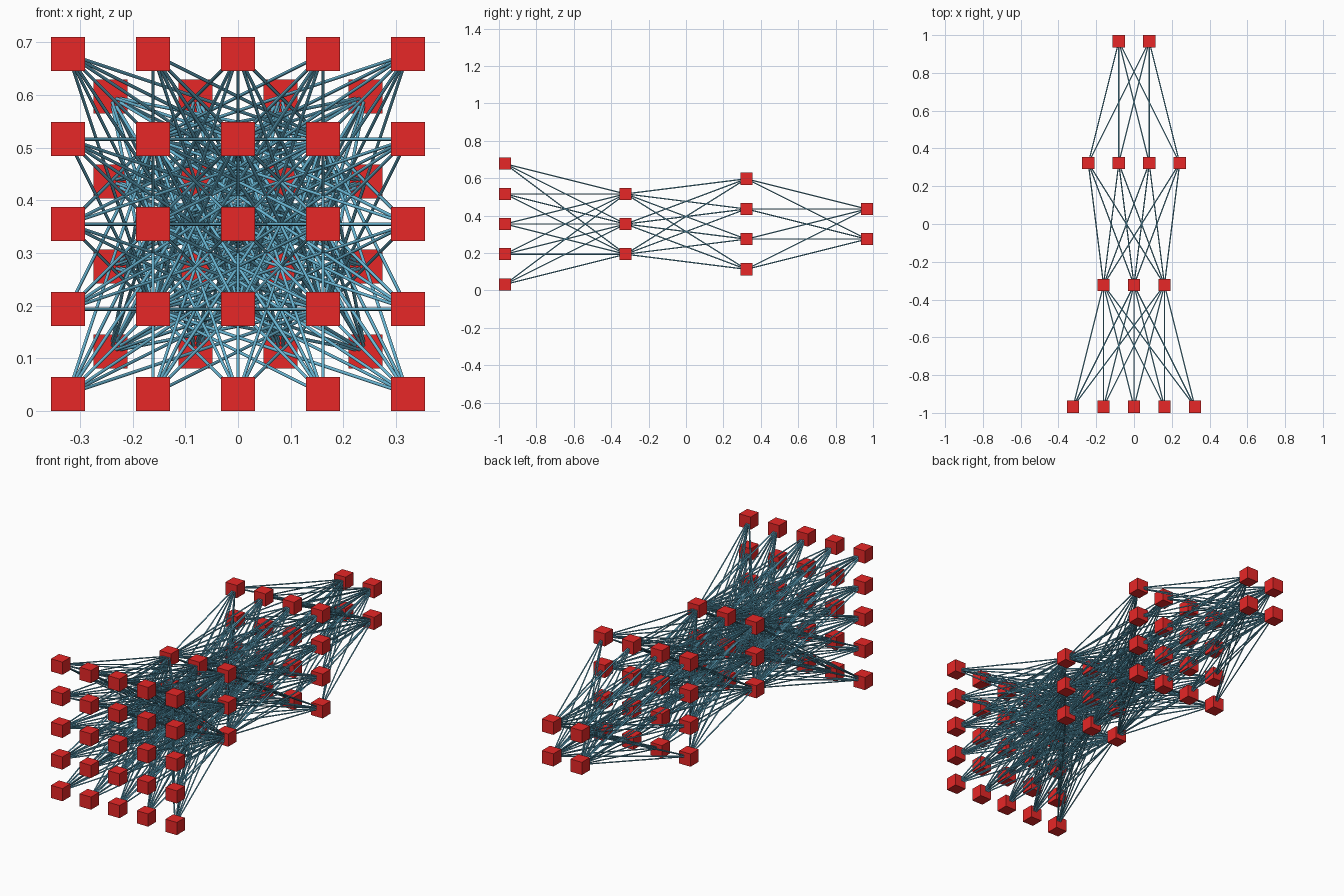
import bpy, bmesh
from mathutils import Matrix, Vector

if "Cube" in bpy.data.objects:
    bpy.data.objects.remove(bpy.data.objects["Cube"])

S = 2 / 31            # cube side; everything is proportional to it
PITCH = 2.5 * S       # spacing between cubes in a layer
GAP = 10 * S          # spacing between layers
MID_Z = 5.5 * S       # height of the layer centres
WIRE_R = 0.05 * S


def material(name, color):
    m = bpy.data.materials.new(name)
    m.diffuse_color = color
    m.use_nodes = True
    m.node_tree.nodes["Principled BSDF"].inputs["Base Color"].default_value = m.diffuse_color
    return m


def finish(bm, name, mat):
    mesh = bpy.data.meshes.new(name)
    bm.to_mesh(mesh)
    bm.free()
    mesh.materials.append(mat)
    obj = bpy.data.objects.new(name, mesh)
    bpy.context.collection.objects.link(obj)
    return obj


red = material("node_red", (0.8, 0.02, 0.02, 1))
blue = material("link_blue", (0.15, 0.5, 0.7, 1))

# Node positions for the four square layers, front to back
layers = []
for i, n in enumerate((5, 3, 4, 2)):
    y = (i - 1.5) * GAP
    off = (n - 1) / 2
    layers.append([Vector(((a - off) * PITCH, y, MID_Z + (b - off) * PITCH))
                   for a in range(n) for b in range(n)])

# Cubes of each layer
for i, nodes in enumerate(layers):
    bm = bmesh.new()
    for p in nodes:
        bmesh.ops.create_cube(bm, size=S, matrix=Matrix.Translation(p))
    finish(bm, f"node_layer_{i + 1}", red)

# Thin rods joining every node to every node of the next layer
for i in range(3):
    bm = bmesh.new()
    for a in layers[i]:
        for b in layers[i + 1]:
            d = b - a
            rot = d.to_track_quat('Z', 'Y').to_matrix().to_4x4()
            bmesh.ops.create_cone(bm, cap_ends=True, segments=8,
                                  radius1=WIRE_R, radius2=WIRE_R, depth=d.length,
                                  matrix=Matrix.Translation((a + b) / 2) @ rot)
    for f in bm.faces:
        f.smooth = len(f.verts) == 4
    finish(bm, f"links_{i + 1}_to_{i + 2}", blue)
